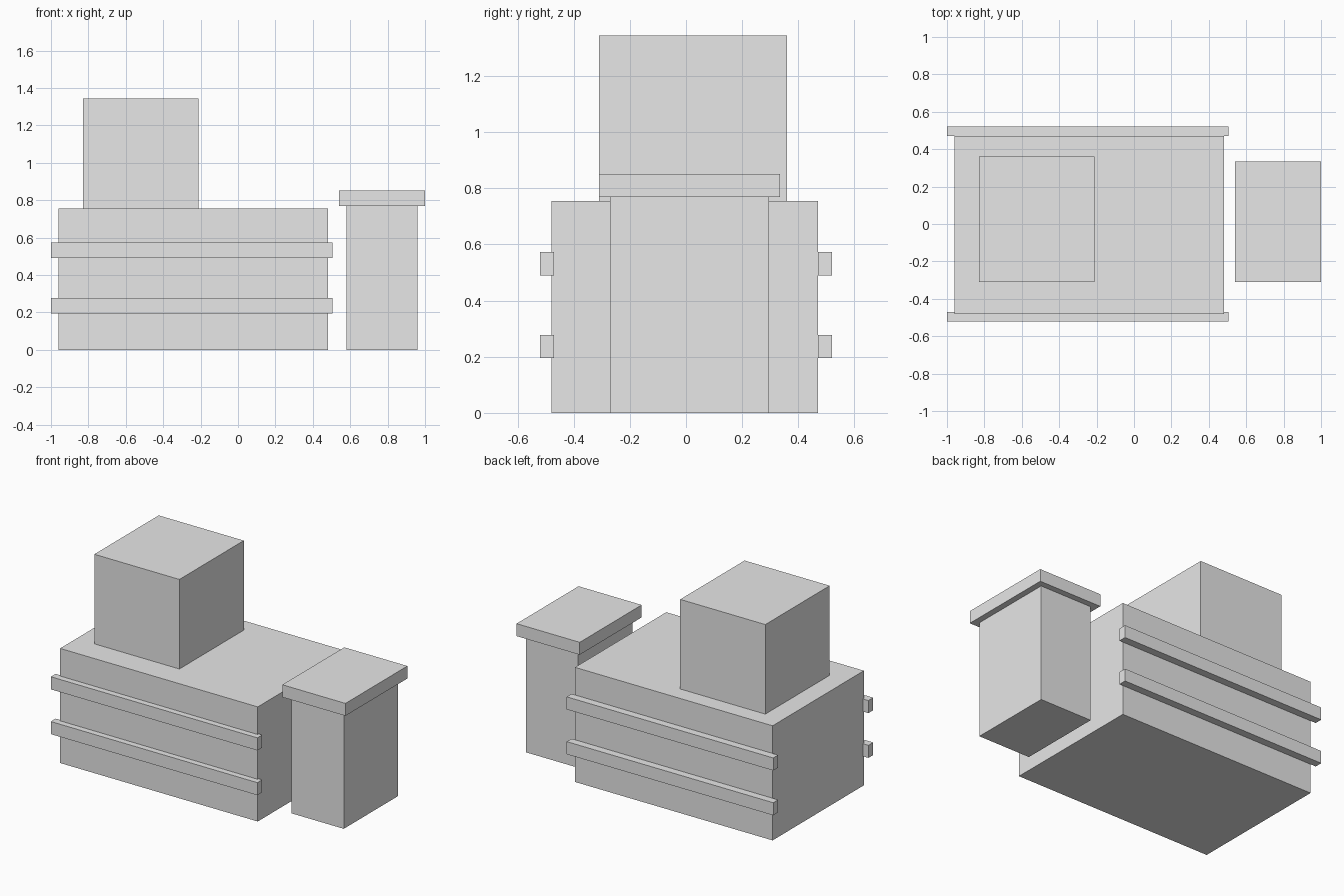
import bpy

# Remove the default cube
default = bpy.data.objects.get("Cube")
if default:
    bpy.data.objects.remove(default, do_unlink=True)

# Single plain grey
GREY = (0.8, 0.8, 0.8, 1.0)
grey = bpy.data.materials.new("plain_grey")
grey.use_nodes = True
grey.diffuse_color = GREY
grey.node_tree.nodes["Principled BSDF"].inputs["Base Color"].default_value = GREY


def box(name, x, y, z):
    """Add a box spanning the given (low, high) ranges."""
    spans = (x, y, z)
    bpy.ops.mesh.primitive_cube_add(size=1, location=[(a + b) / 2 for a, b in spans])
    obj = bpy.context.object
    obj.name = name
    obj.scale = [b - a for a, b in spans]
    bpy.ops.object.transform_apply(location=False, rotation=False, scale=True)
    obj.data.materials.append(grey)
    return obj


# Main block with the tall block on its roof
box("main_body", (-0.96, 0.48), (-0.48, 0.47), (0, 0.755))
box("upper_block", (-0.83, -0.21), (-0.31, 0.36), (0.755, 1.345))

# Two rails along the front and two along the back
for side, y in (("front", (-0.52, -0.47)), ("back", (0.47, 0.52))):
    for level, base in (("lower", 0.195), ("upper", 0.49)):
        box(f"{level}_{side}_rail", (-1, 0.505), y, (base, base + 0.083))

# Separate pillar with an overhanging cap
box("pillar", (0.58, 0.96), (-0.27, 0.295), (0, 0.77))
box("pillar_cap", (0.54, 1), (-0.31, 0.335), (0.77, 0.852))
